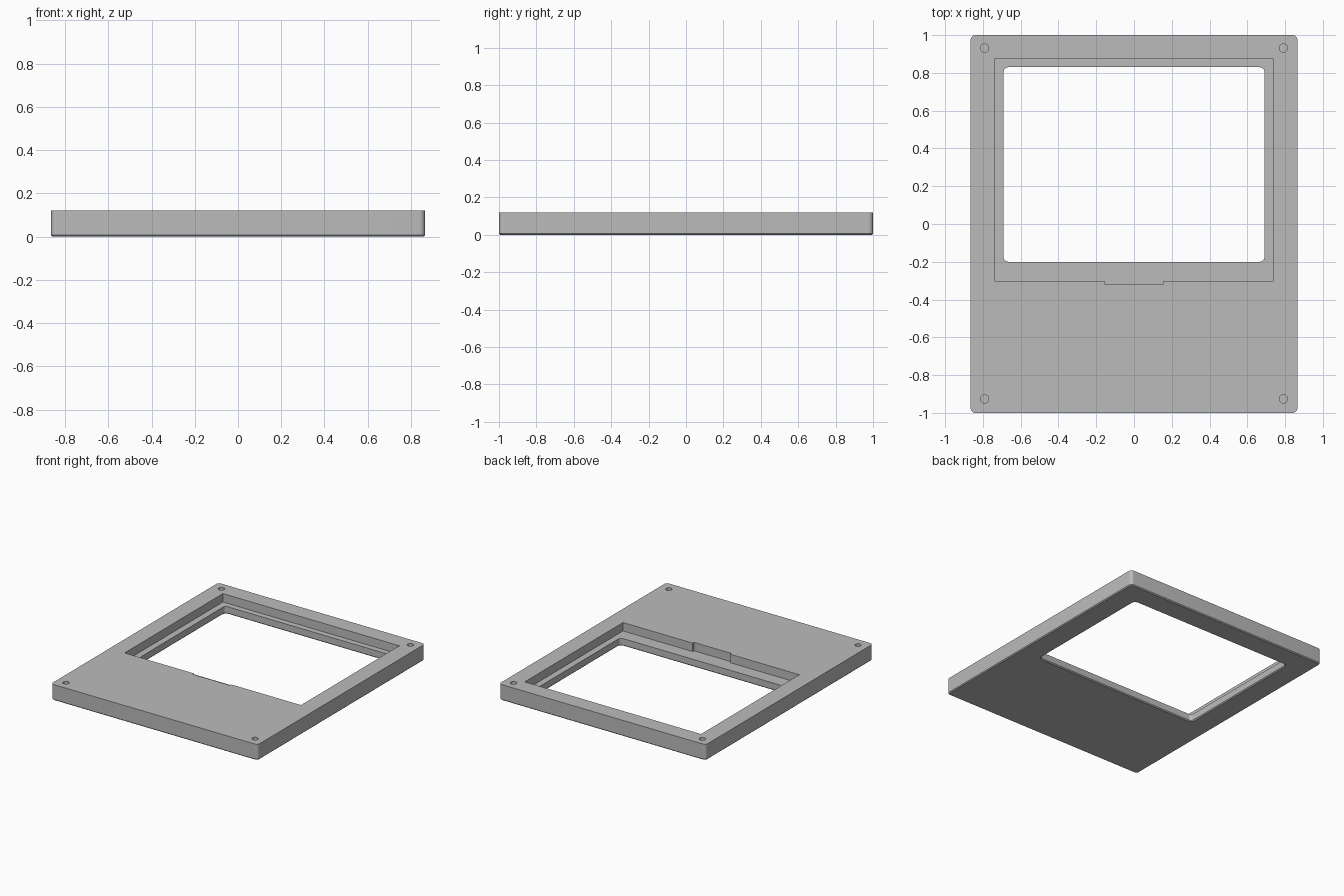
import bpy, bmesh
from math import cos, sin, pi

if "Cube" in bpy.data.objects:
    bpy.data.objects.remove(bpy.data.objects["Cube"], do_unlink=True)

grey = bpy.data.materials.new("plain grey")
grey.use_nodes = True
colour = (0.5, 0.5, 0.5, 1)
grey.diffuse_color = colour
grey.node_tree.nodes["Principled BSDF"].inputs["Base Color"].default_value = colour


def outline(x0, x1, y0, y1, r, inset=0, steps=8):
    """Rectangle with rounded corners, counter-clockwise."""
    x0, x1, y0, y1 = x0 + inset, x1 - inset, y0 + inset, y1 - inset
    if r == 0:
        return [(x0, y0), (x1, y0), (x1, y1), (x0, y1)]
    r -= inset
    centres = [(x1 - r, y1 - r), (x0 + r, y1 - r), (x0 + r, y0 + r), (x1 - r, y0 + r)]
    return [(cx + r * cos((q + i / steps) * pi / 2), cy + r * sin((q + i / steps) * pi / 2))
            for q, (cx, cy) in enumerate(centres) for i in range(steps + 1)]


def prism(name, levels):
    """Solid skinned through (z, outline points) levels from bottom to top."""
    bm = bmesh.new()
    rings = [[bm.verts.new((x, y, z)) for x, y in pts] for z, pts in levels]
    bm.faces.new(rings[0][::-1])
    bm.faces.new(rings[-1])
    n = len(rings[0])
    for low, high in zip(rings, rings[1:]):
        for i in range(n):
            j = (i + 1) % n
            bm.faces.new((low[i], low[j], high[j], high[i]))
    bmesh.ops.recalc_face_normals(bm, faces=bm.faces)
    mesh = bpy.data.meshes.new(name)
    bm.to_mesh(mesh)
    bm.free()
    mesh.materials.append(grey)
    obj = bpy.data.objects.new(name, mesh)
    bpy.context.collection.objects.link(obj)
    return obj


height, ledge, edge = 0.12, 0.056, 0.007
above = height + 0.05

# Plate with rounded corners and a small chamfer around the underside
body = (-0.865, 0.865, -1, 1, 0.025)
plate = prism("frame_plate", [(0, outline(*body, inset=edge)),
                              (edge, outline(*body)), (height, outline(*body))])

# Window opening, flared slightly at the underside
window = (-0.69, 0.69, -0.2, 0.83, 0.025)
cutters = [prism("window_cutter", [(-edge, outline(*window, inset=-2 * edge)),
                                   (edge, outline(*window)), (above, outline(*window))])]

# Stepped recess around the window, with a shallow notch at its front
x0, x1, y0, y1 = -0.738, 0.738, -0.301, 0.874
nx, ny = 0.156, -0.317
recess = [(x0, y0), (-nx, y0), (-nx, ny), (nx, ny), (nx, y0), (x1, y0), (x1, y1), (x0, y1)]
cutters.append(prism("recess_cutter", [(ledge, recess), (above, recess)]))

# Blind screw holes in the corners
for x in (-0.791, 0.791):
    for y in (-0.926, 0.931):
        r = 0.022
        circle = [(x + r * cos(i * pi / 16), y + r * sin(i * pi / 16)) for i in range(32)]
        cutters.append(prism("hole_cutter", [(0.04, circle), (above, circle)]))

bpy.ops.object.select_all(action='DESELECT')
bpy.context.view_layer.objects.active = plate
plate.select_set(True)
for cutter in cutters:
    cutter.hide_render = True
    mod = plate.modifiers.new("cut", 'BOOLEAN')
    mod.operation, mod.solver, mod.object = 'DIFFERENCE', 'EXACT', cutter
    bpy.ops.object.modifier_apply(modifier=mod.name)
    bpy.data.objects.remove(cutter, do_unlink=True)

bpy.ops.object.shade_smooth_by_angle(angle=pi / 6)
